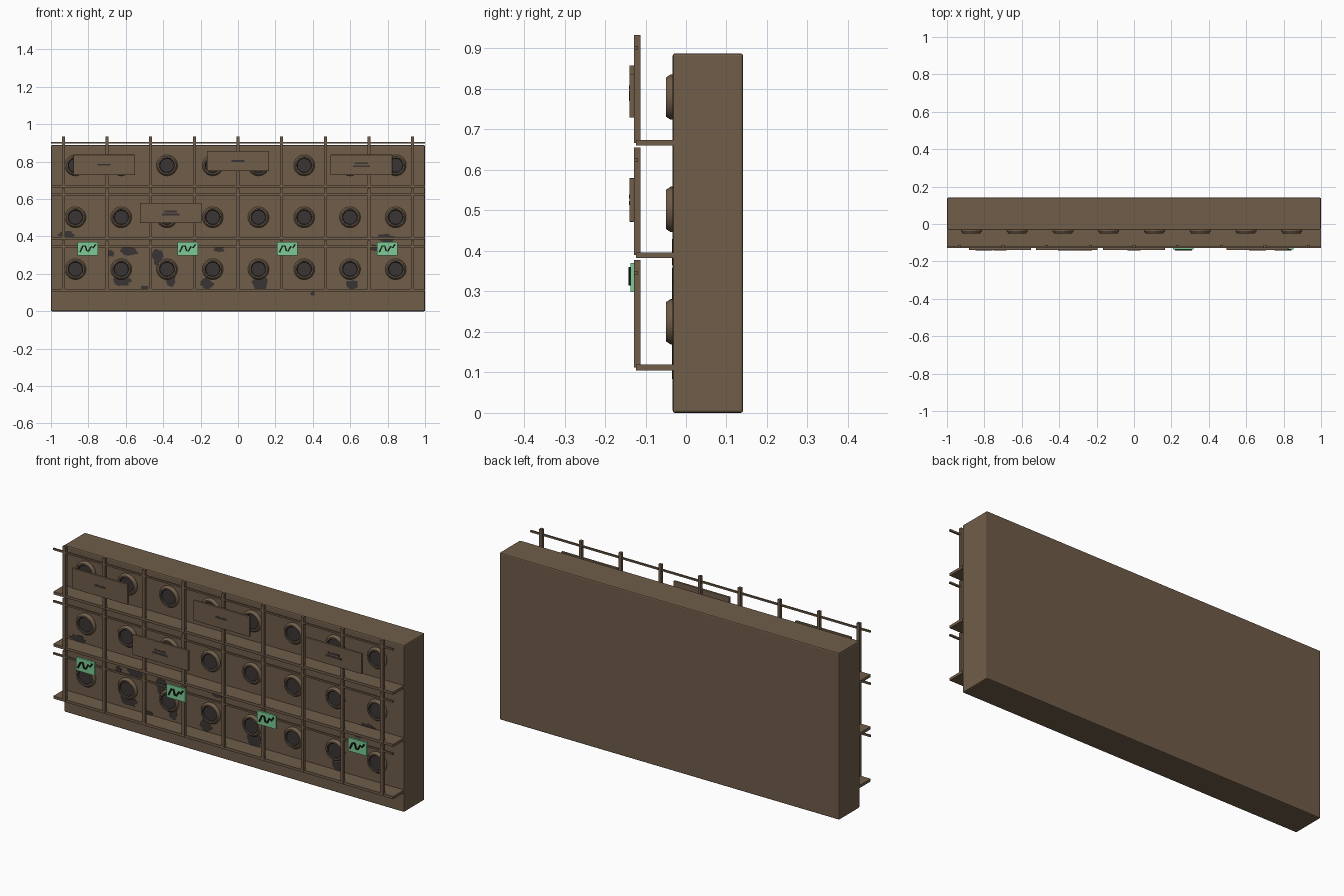
import bpy, bmesh, math, random
from mathutils import Vector

random.seed(4)
cube = bpy.data.objects.get("Cube")
if cube:
    bpy.data.objects.remove(cube, do_unlink=True)


def material(name, rgb):
    m = bpy.data.materials.new(name)
    m.use_nodes = True
    m.diffuse_color = (*rgb, 1)
    bsdf = next(n for n in m.node_tree.nodes if n.type == 'BSDF_PRINCIPLED')
    bsdf.inputs["Base Color"].default_value = (*rgb, 1)
    return m


BROWN = material("weathered brown", (0.16, 0.11, 0.068))
DARK = material("dark grey", (0.042, 0.035, 0.034))
GREEN = material("mint green", (0.20, 0.60, 0.30))
BLACK = material("black", (0.008, 0.008, 0.008))


def finish(name, bm, *mats):
    me = bpy.data.meshes.new(name)
    bmesh.ops.recalc_face_normals(bm, faces=bm.faces)
    bm.to_mesh(me)
    bm.free()
    ob = bpy.data.objects.new(name, me)
    bpy.context.collection.objects.link(ob)
    for m in mats:
        me.materials.append(m)
    return ob


def box(name, x, y, z, mat, bevel=0):
    """Box from (min, max) pairs on each axis."""
    bm = bmesh.new()
    bmesh.ops.create_cube(bm, size=1)
    for v in bm.verts:
        v.co = [sum(r) / 2 + c * (r[1] - r[0]) for c, r in zip(v.co, (x, y, z))]
    if bevel:
        bmesh.ops.bevel(bm, geom=bm.edges[:], offset=bevel, segments=2,
                        profile=0.5, affect='EDGES')
    return finish(name, bm, mat)


# Main slab
box("wall_slab", (-1, 1), (-0.033, 0.141), (0, 0.888), BROWN, 0.006)

# Three tiers: shelf, posts, rail and a row of round sockets
SIDES = 32
PROFILE = [(0.056, -0.033), (0.056, -0.038), (0.048, -0.050),
           (0.041, -0.050), (0.037, -0.043)]


def socket(name, cx, cz):
    bm = bmesh.new()
    rings = []
    for r, y in PROFILE:
        rings.append([bm.verts.new((cx + r * math.cos(a), y, cz + r * math.sin(a)))
                      for a in (math.tau * i / SIDES for i in range(SIDES))])
    for a, b in zip(rings, rings[1:]):
        for i in range(SIDES):
            j = (i + 1) % SIDES
            bm.faces.new((a[i], a[j], b[j], b[i]))
    bm.faces.new(rings[-1])
    for f in bm.faces:
        # the recess is dark, the collar brown
        inside = (f.calc_center_median() - Vector((cx, 0, cz))).xz.length < 0.040
        f.material_index = 1 if inside else 0
    ob = finish(name, bm, BROWN, DARK)
    bpy.context.view_layer.objects.active = ob
    ob.select_set(True)
    bpy.ops.object.shade_smooth_by_angle(angle=math.radians(30))
    ob.select_set(False)


for tier in range(3):
    z = 0.112 + 0.2775 * tier
    box(f"shelf_{tier}", (-1, 1), (-0.124, -0.031), (z - 0.007, z + 0.007), BROWN)
    box(f"rail_{tier}", (-1, 1), (-0.128, -0.119), (z + 0.230, z + 0.239), BROWN)
    for i in range(9):
        x = 0.2335 * (i - 4)
        box(f"post_{tier}_{i}", (x - 0.008, x + 0.008), (-0.128, -0.112),
            (z, z + 0.266), BROWN)
    for i in range(8):
        socket(f"socket_{tier}_{i}", -0.869 + 0.2446 * i, 0.225 + 0.2775 * tier)

# Blank sign boards with small dark label strips
for i, (x, z, strips) in enumerate([(-0.716, 0.783, 1), (0, 0.804, 1),
                                    (0.66, 0.783, 2), (-0.36, 0.526, 2)]):
    box(f"sign_{i}", (x - 0.165, x + 0.165), (-0.140, -0.128),
        (z - 0.054, z + 0.054), BROWN, 0.002)
    for s in range(strips):
        sz = z + 0.008 * (strips - 1) - 0.016 * s
        w = 0.034 + 0.012 * s
        box(f"sign_strip_{i}_{s}", (x - w, x + w), (-0.141, -0.139),
            (sz - 0.005, sz + 0.005), DARK)

# Green tags with a black wavy line
WAVE = [(-0.042, -0.020), (-0.027, 0.012), (-0.013, 0.014), (-0.006, -0.012),
        (0.004, -0.014), (0.018, 0.010), (0.030, 0.004), (0.042, 0.022)]


def wave(name, x, z, half=0.004):
    bm = bmesh.new()
    pts = [Vector(p) for p in WAVE]
    strip = []
    for i, p in enumerate(pts):
        d = (pts[min(i + 1, len(pts) - 1)] - pts[max(i - 1, 0)]).normalized()
        n = Vector((-d.y, d.x)) * half
        strip.append([bm.verts.new((x + q.x, -0.142, z + q.y)) for q in (p + n, p - n)])
    for a, b in zip(strip, strip[1:]):
        bm.faces.new((a[0], b[0], b[1], a[1]))
    ext = bmesh.ops.extrude_face_region(bm, geom=bm.faces[:])["geom"]
    for v in ext:
        if isinstance(v, bmesh.types.BMVert):
            v.co.y += 0.006
    finish(name, bm, BLACK)


for i in range(4):
    x = -0.803 + 0.5335 * i
    box(f"tag_{i}", (x - 0.055, x + 0.055), (-0.137, -0.127), (0.299, 0.370), GREEN)
    wave(f"tag_wave_{i}", x, 0.336)


# Irregular dark stains on the slab front
def stain(name, x, z, w, h):
    bm = bmesh.new()
    n = 16
    ring = []
    for i in range(n):
        a = math.tau * i / n
        r = random.uniform(0.7, 1.1)
        ring.append(bm.verts.new((x + w * r * math.cos(a), -0.0345, z + h * r * math.sin(a))))
    bm.faces.new(ring)
    ext = bmesh.ops.extrude_face_region(bm, geom=bm.faces[:])["geom"]
    for v in ext:
        if isinstance(v, bmesh.types.BMVert):
            v.co.y += 0.003
    finish(name, bm, DARK)


for i, spot in enumerate([
        (-0.58, 0.32, 0.05, 0.028), (-0.43, 0.29, 0.03, 0.05),
        (-0.62, 0.16, 0.05, 0.03), (-0.36, 0.17, 0.03, 0.045),
        (-0.17, 0.15, 0.04, 0.03), (0.12, 0.145, 0.05, 0.04),
        (0.61, 0.14, 0.04, 0.03), (0.79, 0.39, 0.05, 0.025),
        (0.73, 0.34, 0.025, 0.018), (0.40, 0.094, 0.013, 0.011),
        (-0.92, 0.41, 0.045, 0.02), (-0.10, 0.33, 0.03, 0.015),
        (-0.68, 0.31, 0.02, 0.02), (-0.5, 0.125, 0.025, 0.014)]):
    stain(f"stain_{i}", *spot)
